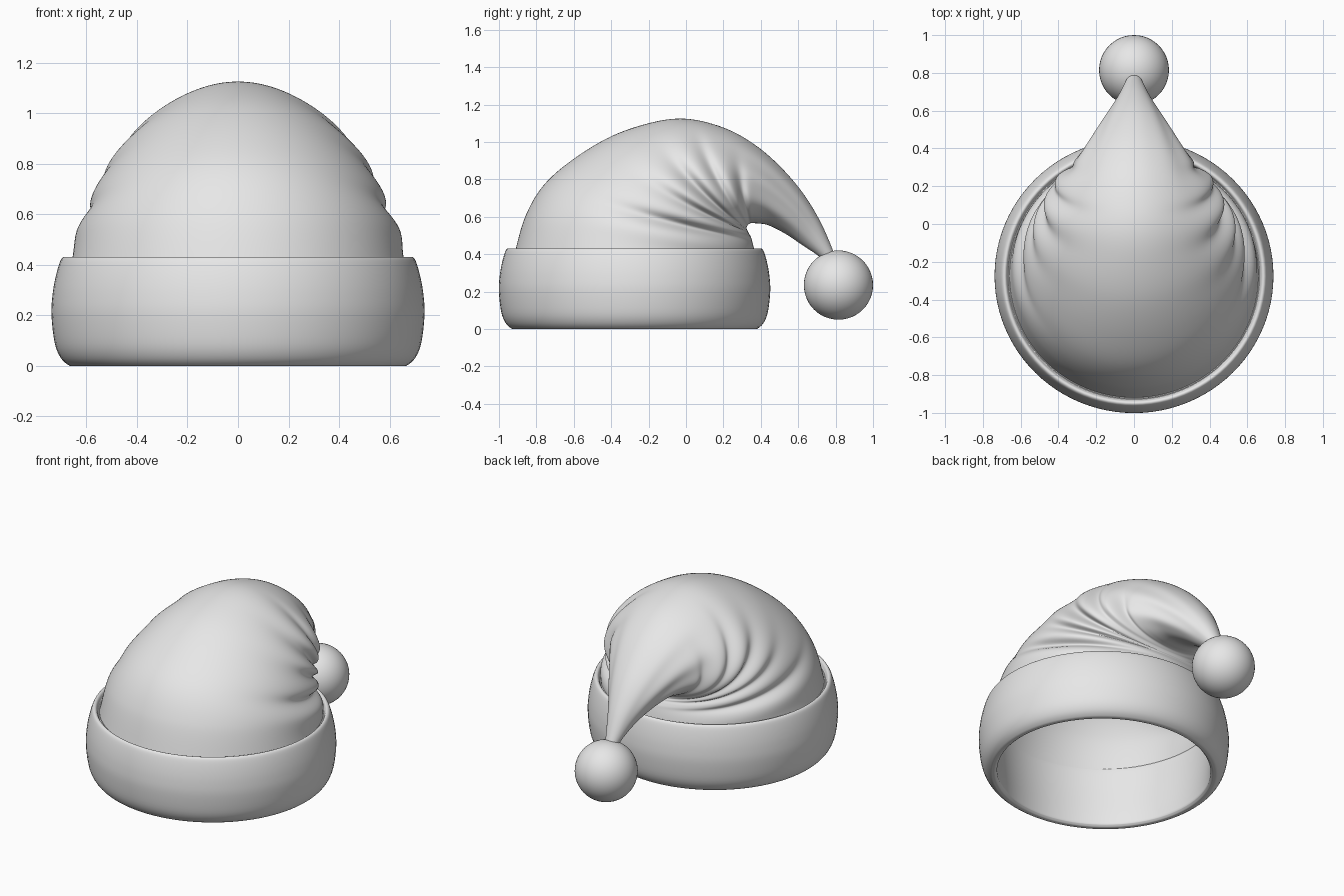
import bpy, math
from mathutils import Vector

if "Cube" in bpy.data.objects:
    bpy.data.objects.remove(bpy.data.objects["Cube"])

cloth = bpy.data.materials.new("pale_grey")
cloth.diffuse_color = (0.8, 0.8, 0.8, 1)
cloth.use_nodes = True
cloth.node_tree.nodes["Principled BSDF"].inputs["Base Color"].default_value = cloth.diffuse_color


def finish(obj, angle):
    obj.data.materials.append(cloth)
    bpy.ops.object.select_all(action='DESELECT')
    obj.select_set(True)
    bpy.context.view_layer.objects.active = obj
    bpy.ops.object.shade_smooth_by_angle(angle=math.radians(angle))


def spline(keys, steps):
    """Catmull-Rom interpolation of tuples; returns (key position, values)."""
    out = []
    for i in range(len(keys) - 1):
        p0, p1 = keys[max(i - 1, 0)], keys[i]
        p2, p3 = keys[i + 1], keys[min(i + 2, len(keys) - 1)]
        for s in range(steps):
            t = s / steps
            out.append((i + t, [0.5 * (2 * b + (c - a) * t + (2 * a - 5 * b + 4 * c - d) * t * t
                                       + (3 * b - a - 3 * c + d) * t ** 3)
                                for a, b, c, d in zip(p0, p1, p2, p3)]))
    out.append((len(keys) - 1, list(keys[-1])))
    return out


def loft(name, rings, closed, angle):
    n, m = len(rings[0]), len(rings)
    verts = [v for r in rings for v in r]
    faces = []
    for i in range(m if closed else m - 1):
        a, b = i * n, ((i + 1) % m) * n
        faces += [(a + j, a + (j + 1) % n, b + (j + 1) % n, b + j) for j in range(n)]
    mesh = bpy.data.meshes.new(name)
    mesh.from_pydata(verts, [], faces)
    obj = bpy.data.objects.new(name, mesh)
    bpy.context.collection.objects.link(obj)
    finish(obj, angle)
    return obj


# Brim: rounded band turned around the head opening
N = 96
CY = -0.275
band = [(0.63, 0.012), (0.645, 0), (0.665, 0), (0.70, 0.03), (0.725, 0.09), (0.738, 0.2),
        (0.734, 0.28), (0.722, 0.35), (0.705, 0.41), (0.692, 0.43), (0.677, 0.428),
        (0.666, 0.405), (0.655, 0.395), (0.645, 0.25), (0.632, 0.1), (0.63, 0.012)]
band_rings = []
for _, (r, z) in spline(band, 4)[:-1]:
    band_rings.append([(r * math.sin(2 * math.pi * j / N),
                        CY - 0.983 * r * math.cos(2 * math.pi * j / N), max(z, 0))
                       for j in range(N)])
loft("brim", band_rings, True, 60)

# Cap: rings fanning around the back crease, then narrowing into the tail
# crest y, crest z, underside y, underside z, half width, crest narrowing
sections = [
    (-0.92, 0.39, 0.370, 0.39, 0.662, 0.0),
    (-0.86, 0.60, 0.355, 0.47, 0.630, 0.0),
    (-0.76, 0.77, 0.340, 0.505, 0.590, 0.03),
    (-0.60, 0.91, 0.330, 0.525, 0.550, 0.06),
    (-0.40, 1.03, 0.325, 0.535, 0.505, 0.10),
    (-0.20, 1.10, 0.325, 0.545, 0.465, 0.15),
    (-0.03, 1.125, 0.330, 0.555, 0.425, 0.19),
    (0.13, 1.10, 0.345, 0.565, 0.375, 0.19),
    (0.29, 1.035, 0.375, 0.565, 0.310, 0.15),
    (0.45, 0.92, 0.440, 0.555, 0.235, 0.10),
    (0.60, 0.76, 0.530, 0.510, 0.155, 0.05),
    (0.71, 0.59, 0.620, 0.450, 0.088, 0.0),
    (0.79, 0.41, 0.715, 0.385, 0.042, 0.0),
    (0.81, 0.34, 0.760, 0.330, 0.025, 0.0)]


def bump(v, mid, width):
    return math.exp(-((v - mid) / width) ** 2)


# Folds: position along the cap, angle round the ring, strengths on each side
folds = [(1.5, 115, 0.045, 0.065), (3.0, 120, 0.03, 0.05), (4.4, 105, 0.05, 0.08),
         (6.0, 85, 0.05, 0.06), (7.4, 110, 0.06, 0.08)]
N = 144
cap_rings = []
for s, (ay, az, by, bz, w, narrow) in spline(sections, 12):
    crest, under = Vector((0, ay, az)), Vector((0, by, bz))
    mid, half = (crest + under) / 2, (crest - under) / 2
    tail = bump(s, 9.2, 1.6)
    ring = []
    for j in range(N):
        a = 2 * math.pi * j / N
        c, sn = math.cos(a), math.sin(a)
        deg = math.degrees(math.acos(max(-1, min(1, c))))
        scale = 1.0
        for pos, at, left, right in folds:
            depth = right if sn > 0 else left
            line = s - pos - 0.008 * (at - deg)
            fan = bump(deg, at, 38)
            scale -= depth * fan * (bump(line, 0, 0.32) - 0.45 * bump(line, -0.75, 0.4))
        # lengthwise gathers on the tail
        scale += 0.022 * tail * sn * sn * math.cos(9 * a)
        p = mid + half * c * (1 + (scale - 1) * 0.6)
        p.x = w * sn * (1 - narrow * c) * scale
        ring.append(p)
    cap_rings.append(ring)
loft("cap", cap_rings, False, 80)

# Pompom on the end of the tail
bpy.ops.mesh.primitive_uv_sphere_add(segments=48, ring_count=24, radius=0.185,
                                     location=(0, 0.815, 0.235))
pompom = bpy.context.object
pompom.name = "pompom"
finish(pompom, 60)
